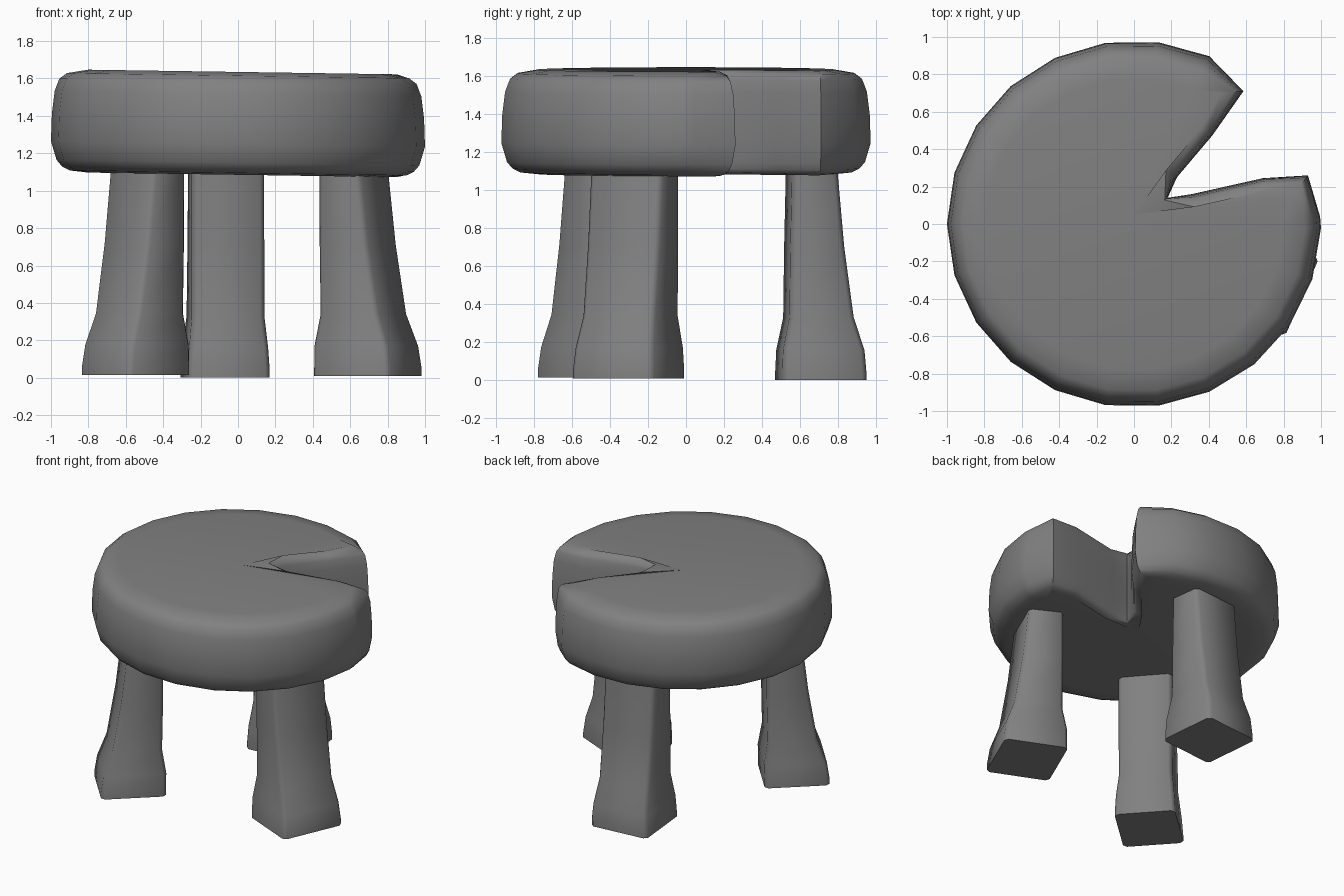
import bpy, bmesh, math
from mathutils import Vector

cube = bpy.data.objects.get("Cube")
if cube:
    bpy.data.objects.remove(cube, do_unlink=True)

grey = bpy.data.materials.new("stone grey")
grey.use_nodes = True
colour = (0.22, 0.22, 0.22, 1)
grey.diffuse_color = colour
grey.node_tree.nodes["Principled BSDF"].inputs["Base Color"].default_value = colour


def loft(name, rings, bottom, top):
    """Skin a stack of closed rings, fan both ends to a centre point and smooth."""
    bm = bmesh.new()
    loops = [[bm.verts.new(p) for p in ring] for ring in rings]
    low_tip, high_tip = bm.verts.new(bottom), bm.verts.new(top)
    n = len(loops[0])
    for i in range(n):
        j = (i + 1) % n
        for low, high in zip(loops, loops[1:]):
            bm.faces.new((low[i], low[j], high[j], high[i]))
        bm.faces.new((loops[0][j], loops[0][i], low_tip))
        bm.faces.new((loops[-1][i], loops[-1][j], high_tip))
    bmesh.ops.recalc_face_normals(bm, faces=bm.faces)
    mesh = bpy.data.meshes.new(name)
    bm.to_mesh(mesh)
    bm.free()
    mesh.materials.append(grey)
    obj = bpy.data.objects.new(name, mesh)
    bpy.context.collection.objects.link(obj)
    bpy.ops.object.select_all(action='DESELECT')
    obj.select_set(True)
    bpy.context.view_layer.objects.active = obj
    bpy.ops.object.shade_smooth_by_angle(angle=math.radians(50))


def inset(outline, weights, d):
    """Move a counter-clockwise outline inward by d times each point's weight."""
    result = []
    for i, p in enumerate(outline):
        a = (p - outline[i - 1]).normalized()
        b = (outline[(i + 1) % len(outline)] - p).normalized()
        normal = Vector((-a.y - b.y, a.x + b.x)).normalized()
        result.append(p + normal * d * weights[i])
    return result


# Seat: a faceted disc with a wedge cut towards the back left
outline = [Vector((0.585, 0.71))]
for k in range(1, 20):
    a = math.radians(50 + k * 16.25)
    outline.append(Vector((math.cos(a), math.sin(a) * 0.98)))
outline += [Vector(p) for p in ((0.995, 0.04), (0.93, 0.26), (0.69, 0.245),
                                (0.31, 0.16), (0.18, 0.14), (0.23, 0.25), (0.42, 0.475))]
weights = [0.6] + [1] * 20 + [0.7] + [0.35] * 2 + [0.1] + [0.35] * 2
seat_profile = ((0.2, 1.085), (0.1, 1.095), (0.06, 1.115), (0.03, 1.15), (0, 1.25),
                (0.005, 1.4), (0.02, 1.52), (0.045, 1.585), (0.085, 1.615), (0.2, 1.635))
loft("seat", [[(p.x, p.y, z - 0.015 * p.x) for p in inset(outline, weights, d)]
              for d, z in seat_profile], (0, 0.05, 1.11), (0, 0.05, 1.605))


# Legs: tapered blocks with rounded corners and a flared foot
# each level: height, inner and outer reach, half width, share of the lean
leg_levels = ((0, -0.22, 0.225, 0.22, 0), (0.04, -0.22, 0.225, 0.22, 0),
              (0.16, -0.215, 0.215, 0.212, 0.2), (0.33, -0.18, 0.16, 0.195, 0.4),
              (0.7, -0.175, 0.11, 0.195, 0.7), (1.15, -0.165, 0.07, 0.195, 1))


def leg(name, angle, reach, base, lean, width):
    out = Vector((math.cos(math.radians(angle)), math.sin(math.radians(angle))))
    side = Vector((-out.y, out.x))
    rings = []
    for z, inner, outer, half, share in leg_levels:
        c = 0.025
        w = half * width
        section = ((inner + c, -w), (outer - c, -w), (outer, c - w), (outer, w - c),
                   (outer - c, w), (inner + c, w), (inner, w - c), (inner, c - w))
        rings.append([(*(out * (reach - lean * share + r) + side * t), base + z)
                      for r, t in section])
    centre = out * (reach - lean)
    loft(name, rings, (*centre, base), (*centre, base + z))


leg("front_right_leg", -138, 0.735, 0.015, 0.04, 0.94)
leg("front_left_leg", -23.5, 0.755, 0.01, 0.035, 1.06)
leg("back_leg", 95.5, 0.71, 0, 0, 1)
